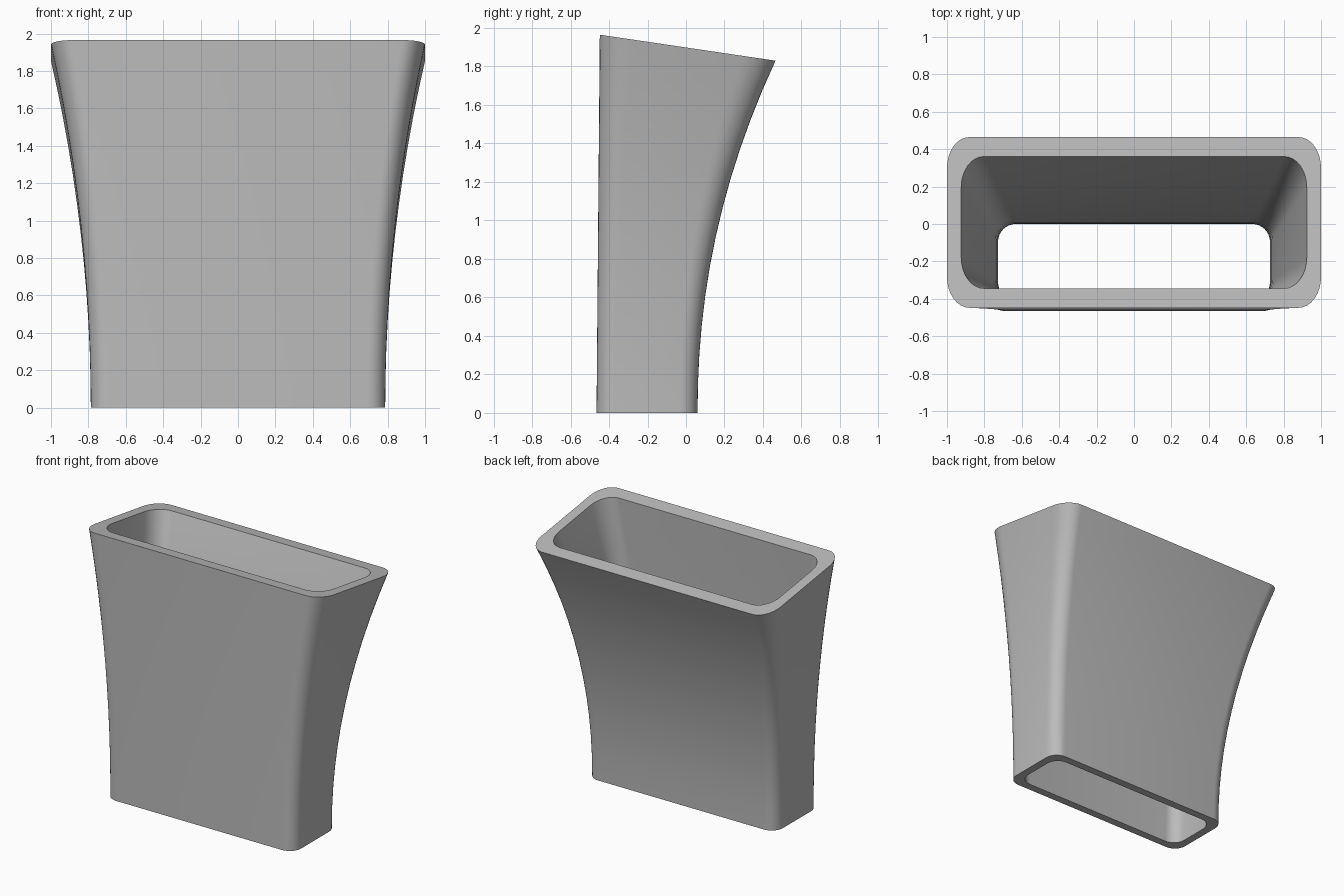
import bpy, bmesh, math

cube = bpy.data.objects.get("Cube")
if cube:
    bpy.data.objects.remove(cube, do_unlink=True)

STEPS = 12      # sections along the height
ARC = 8         # segments per rounded corner
HALF_X, HALF_Y = 0.787, 0.263   # half size at the foot
WALL, RADIUS = 0.06, 0.095


def rounded_rect(hx, hy, r):
    """Counter-clockwise rounded rectangle around the origin."""
    points = []
    for corner, (sx, sy) in enumerate([(1, 1), (-1, 1), (-1, -1), (1, -1)]):
        for i in range(ARC + 1):
            a = math.pi / 2 * (corner + i / ARC)
            points.append((sx * (hx - r) + r * math.cos(a),
                           sy * (hy - r) + r * math.sin(a)))
    return points


def section(bm, profile, t):
    """Scale the profile to height fraction t and tilt it towards the back."""
    front = -0.465 + 0.017 * t
    back = 0.06 + 0.405 * t ** 2.1
    scale_x = 1 + (1 / HALF_X - 1) * t ** 2
    ring = []
    for x, y in profile:
        v = (y / HALF_Y + 1) / 2
        ring.append(bm.verts.new((x * scale_x, front + (back - front) * v,
                                  t * (1.965 - 0.135 * v))))
    return ring


def bridge(bm, a, b):
    n = len(a)
    for i in range(n):
        j = (i + 1) % n
        bm.faces.new((a[i], a[j], b[j], b[i]))


# Flared hollow sleeve: up the outside, across the rim, down the inside, foot
bm = bmesh.new()
outer = rounded_rect(HALF_X, HALF_Y, RADIUS)
inner = rounded_rect(HALF_X - WALL, HALF_Y - WALL, RADIUS)
heights = [k / STEPS for k in range(STEPS + 1)]
rings = [section(bm, outer, t) for t in heights]
rings += [section(bm, inner, t) for t in reversed(heights)]
for k, ring in enumerate(rings):
    bridge(bm, ring, rings[(k + 1) % len(rings)])
bmesh.ops.recalc_face_normals(bm, faces=bm.faces)

mesh = bpy.data.meshes.new("flared_sleeve")
bm.to_mesh(mesh)
bm.free()
sleeve = bpy.data.objects.new("flared_sleeve", mesh)
bpy.context.collection.objects.link(sleeve)

# Plain grey
grey = bpy.data.materials.new("light_grey")
grey.use_nodes = True
colour = (0.5, 0.5, 0.5, 1)
grey.diffuse_color = colour
grey.node_tree.nodes["Principled BSDF"].inputs["Base Color"].default_value = colour
mesh.materials.append(grey)

bpy.ops.object.select_all(action="DESELECT")
sleeve.select_set(True)
bpy.context.view_layer.objects.active = sleeve
bpy.ops.object.shade_smooth_by_angle(angle=math.radians(30))
